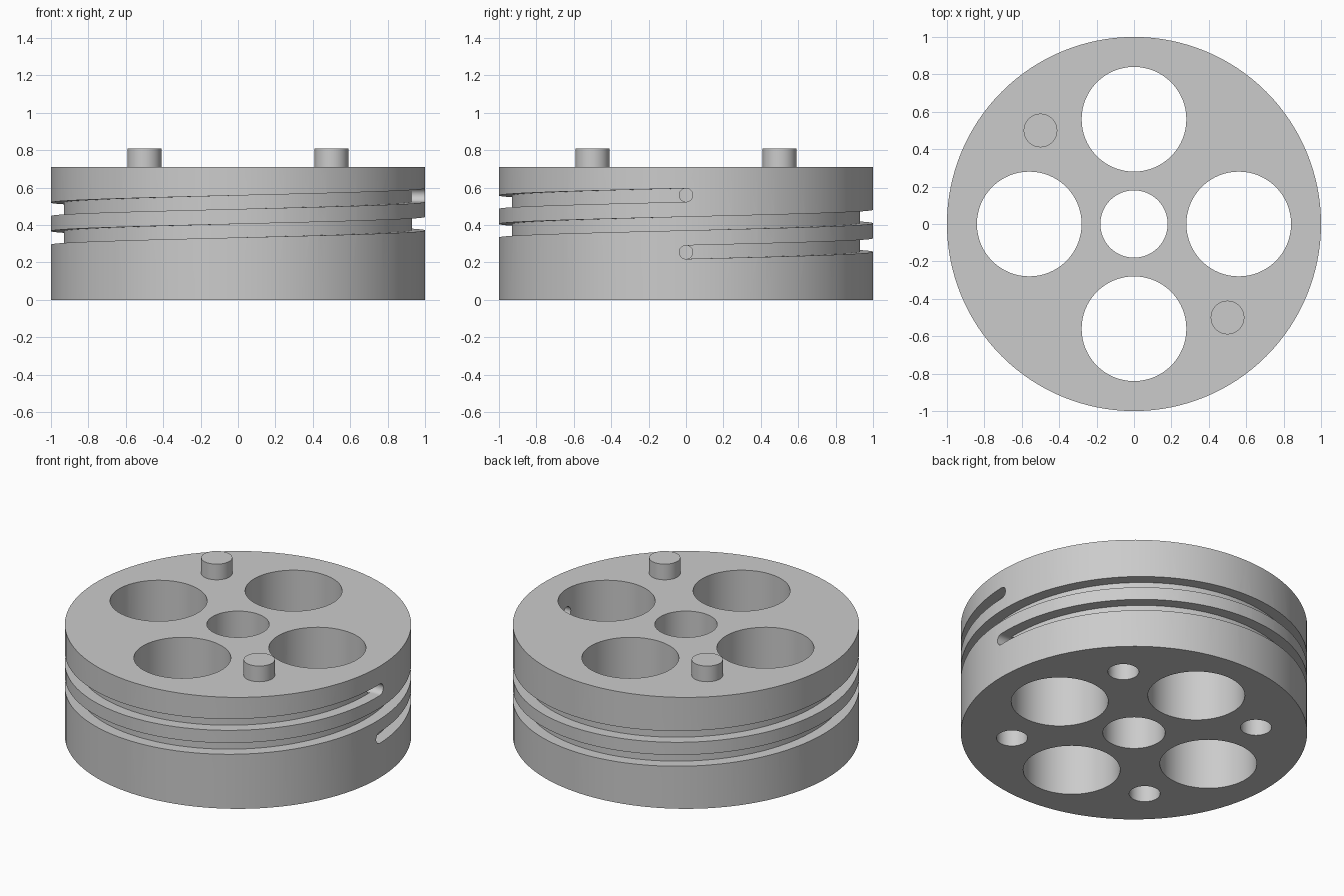
import bpy, bmesh, math
from mathutils import Matrix, Vector

if "Cube" in bpy.data.objects:
    bpy.data.objects.remove(bpy.data.objects["Cube"])

# Main proportions
HEIGHT, PEG_TOP = 0.71, 0.81
GROOVE_START, GROOVE_END, GROOVE_R = 0.255, 0.56, 0.036
TURNS, SEGS = 2, 128

grey = bpy.data.materials.new("plain grey")
grey.use_nodes = True
colour = (0.6, 0.6, 0.6, 1)
grey.diffuse_color = colour
grey.node_tree.nodes["Principled BSDF"].inputs["Base Color"].default_value = colour


def add_object(name, bm):
    bmesh.ops.recalc_face_normals(bm, faces=bm.faces)
    mesh = bpy.data.meshes.new(name)
    bm.to_mesh(mesh)
    bm.free()
    mesh.materials.append(grey)
    obj = bpy.data.objects.new(name, mesh)
    bpy.context.collection.objects.link(obj)
    return obj


def cylinder(name, radius, start, end, segs=64):
    """Cylinder whose axis runs from start to end."""
    start, end = Vector(start), Vector(end)
    axis = end - start
    turn = Vector((0, 0, 1)).rotation_difference(axis).to_matrix().to_4x4()
    bm = bmesh.new()
    bmesh.ops.create_cone(bm, cap_ends=True, segments=segs, radius1=radius, radius2=radius,
                          depth=axis.length, matrix=Matrix.Translation((start + end) / 2) @ turn)
    return add_object(name, bm)


def upright(name, radius, x, y, z0, z1, segs=64):
    return cylinder(name, radius, (x, y, z0), (x, y, z1), segs)


def helix_cutter():
    """Square section swept upward around the rim."""
    bm = bmesh.new()
    rings = []
    for i in range(TURNS * SEGS + 1):
        a = math.tau * i / SEGS
        z = GROOVE_START + (GROOVE_END - GROOVE_START) * i / (TURNS * SEGS)
        rings.append([bm.verts.new((r * math.cos(a), r * math.sin(a), z + h))
                      for r, h in ((0.93, -GROOVE_R), (1.1, -GROOVE_R),
                                   (1.1, GROOVE_R), (0.93, GROOVE_R))])
    for lower, upper in zip(rings, rings[1:]):
        for k in range(4):
            n = (k + 1) % 4
            bm.faces.new((lower[k], lower[n], upper[n], upper[k]))
    bm.faces.new(rings[0])
    bm.faces.new(rings[-1])
    return add_object("groove_cutter", bm)


def cut(target, cutter):
    mod = target.modifiers.new("cut", 'BOOLEAN')
    mod.operation, mod.solver, mod.object = 'DIFFERENCE', 'EXACT', cutter
    bpy.context.view_layer.objects.active = target
    bpy.ops.object.modifier_apply(modifier=mod.name)
    bpy.data.objects.remove(cutter)


# Drum with central bore and four large through holes
drum = upright("drum", 1, 0, 0, 0, HEIGHT, SEGS)
cut(drum, upright("bore_cutter", 0.18, 0, 0, -1, 2))
for x, y in ((1, 0), (0, 1), (-1, 0), (0, -1)):
    cut(drum, upright("hole_cutter", 0.28, 0.56 * x, 0.56 * y, -1, 2))

# Blind sockets underneath
for x in (-0.5, 0.5):
    for y in (-0.5, 0.5):
        cut(drum, upright("socket_cutter", 0.09, x, y, -0.1, 0.12, 48))

# Spiral rope groove with a drilled anchor hole at each end
cut(drum, helix_cutter())
for z in (GROOVE_START, GROOVE_END):
    cut(drum, cylinder("anchor_cutter", GROOVE_R, (0.7, 0, z), (1.2, 0, z), 32))

# Locating pegs on top
parts = [drum]
for name, s in (("back_peg", -1), ("front_peg", 1)):
    parts.append(upright(name, 0.09, 0.5 * s, -0.5 * s, HEIGHT - 0.02, PEG_TOP, 48))

bpy.ops.object.select_all(action='DESELECT')
for part in parts:
    part.select_set(True)
bpy.context.view_layer.objects.active = drum
bpy.ops.object.shade_smooth_by_angle(angle=math.radians(30))
